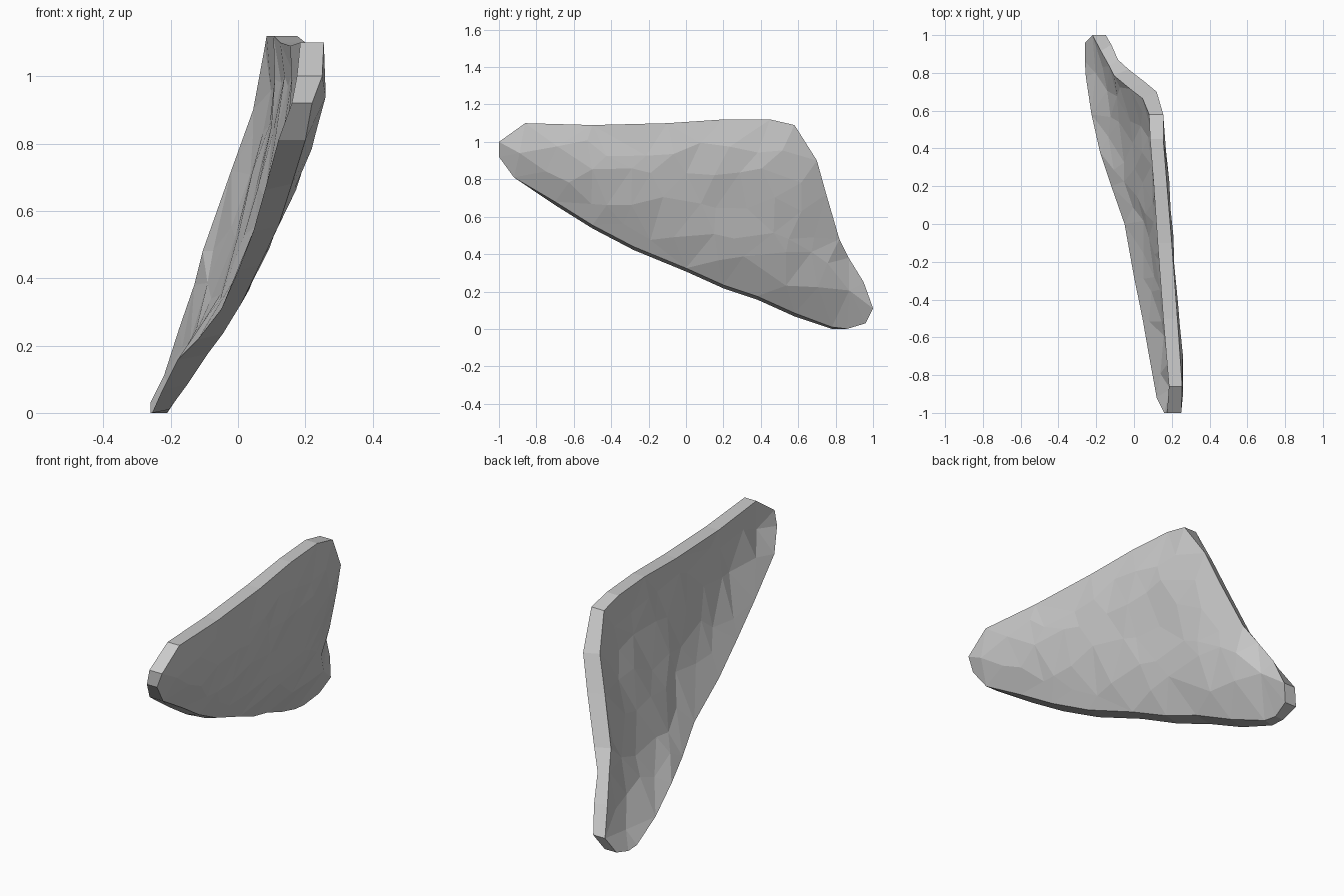
import bpy, bmesh, math, random
from mathutils import Vector
from mathutils.geometry import delaunay_2d_cdt

random.seed(4)
cube = bpy.data.objects.get("Cube")
if cube:
    bpy.data.objects.remove(cube)

# Rim of the slab: y, z, x of the outer face, x of the inner face
RIM = [
    (-.86, 1.1, .255, .185), (-1, 1, .25, .175), (-1, .92, .22, .16),
    (-.92, .81, .2, .12), (-.7, .68, .16, .08), (-.5, .555, .12, .045),
    (-.28, .44, .065, 0), (0, .325, .01, -.05), (.2, .235, -.045, -.12),
    (.38, .175, -.09, -.18), (.58, .085, -.15, -.225), (.78, .01, -.205, -.255),
    (.86, 0, -.21, -.26), (.96, .03, -.19, -.26), (1, .11, -.15, -.22),
    (.95, .25, -.12, -.175), (.87, .38, -.085, -.13), (.82, .48, -.03, -.105),
    (.75, .72, .06, -.02), (.7, .9, .12, .045), (.58, 1.09, .155, .08),
    (.45, 1.12, .155, .085), (.2, 1.12, .175, .105), (-.1, 1.1, .2, .125),
    (-.5, 1.09, .23, .155),
]


def inner_outline(y, z):
    """The inner face sits slightly lower below and further in at the back."""
    if y > .6 and .2 < z < 1:
        return Vector((y - .035, z))
    if z < .8 and y < .8:
        return Vector((y, max(z - .018, 0)))
    return Vector((y, z))


def edge_distance(p, ring):
    best = 9
    for a, b in zip(ring, ring[1:] + ring[:1]):
        t = max(0, min(1, (p - a).dot(b - a) / (b - a).length_squared))
        best = min(best, (p - a - (b - a) * t).length)
    return best


def is_inside(p, ring):
    inside = False
    for a, b in zip(ring, ring[1:] + ring[:1]):
        if (a.y > p.y) != (b.y > p.y):
            if p.x < a.x + (p.y - a.y) * (b.x - a.x) / (b.y - a.y):
                inside = not inside
    return inside


def rim_blend(p, ring, values):
    """Mean value interpolation of the rim depth at an interior point."""
    n = len(ring)
    spokes = [r - p for r in ring]
    half_tan = [math.tan(abs(spokes[i].angle_signed(spokes[(i + 1) % n])) / 2)
                for i in range(n)]
    weights = [(half_tan[i - 1] + half_tan[i]) / spokes[i].length for i in range(n)]
    return sum(w * v for w, v in zip(weights, values)) / sum(weights)


def rough_face(bm, ring, depths, bulge, roughness):
    """Triangulated broken-stone face; returns its rim vertices."""
    points = list(ring)
    step = .15
    for row in range(8):
        for col in range(14):
            p = Vector((-1 + (col + row % 2 / 2) * step, .07 + row * step))
            p += Vector((random.uniform(-.045, .045), random.uniform(-.045, .045)))
            if is_inside(p, ring) and edge_distance(p, ring) > .055:
                points.append(p)
    n = len(ring)
    edges = [(i, (i + 1) % n) for i in range(n)]
    flat, _, faces, _, _, _ = delaunay_2d_cdt(points, edges, [], 1, 1e-5)
    verts = []
    for i, p in enumerate(flat):
        if i < n:
            x = depths[i]
        else:
            swell = math.sin(min(1, edge_distance(p, ring) / .25) * math.pi / 2)
            x = rim_blend(p, ring, depths) + bulge * swell
            x += random.uniform(-roughness, roughness)
        verts.append(bm.verts.new((x, p.x, p.y)))
    for face in faces:
        bm.faces.new([verts[i] for i in face])
    return verts[:n]


# Two rough faces joined by the broken edge
bm = bmesh.new()
outer = rough_face(bm, [Vector(r[:2]) for r in RIM], [r[2] for r in RIM], .055, .006)
inner = rough_face(bm, [inner_outline(*r[:2]) for r in RIM], [r[3] for r in RIM], .05, .007)
for i in range(len(RIM)):
    bm.faces.new((outer[i - 1], outer[i], inner[i], inner[i - 1]))
bmesh.ops.recalc_face_normals(bm, faces=bm.faces)

mesh = bpy.data.meshes.new("stone_slab")
bm.to_mesh(mesh)
bm.free()
slab = bpy.data.objects.new("stone_slab", mesh)
bpy.context.collection.objects.link(slab)

# Plain grey stone
grey = bpy.data.materials.new("grey_stone")
grey.use_nodes = True
colour = (.6, .6, .6, 1)
grey.diffuse_color = colour
grey.node_tree.nodes["Principled BSDF"].inputs["Base Color"].default_value = colour
mesh.materials.append(grey)
